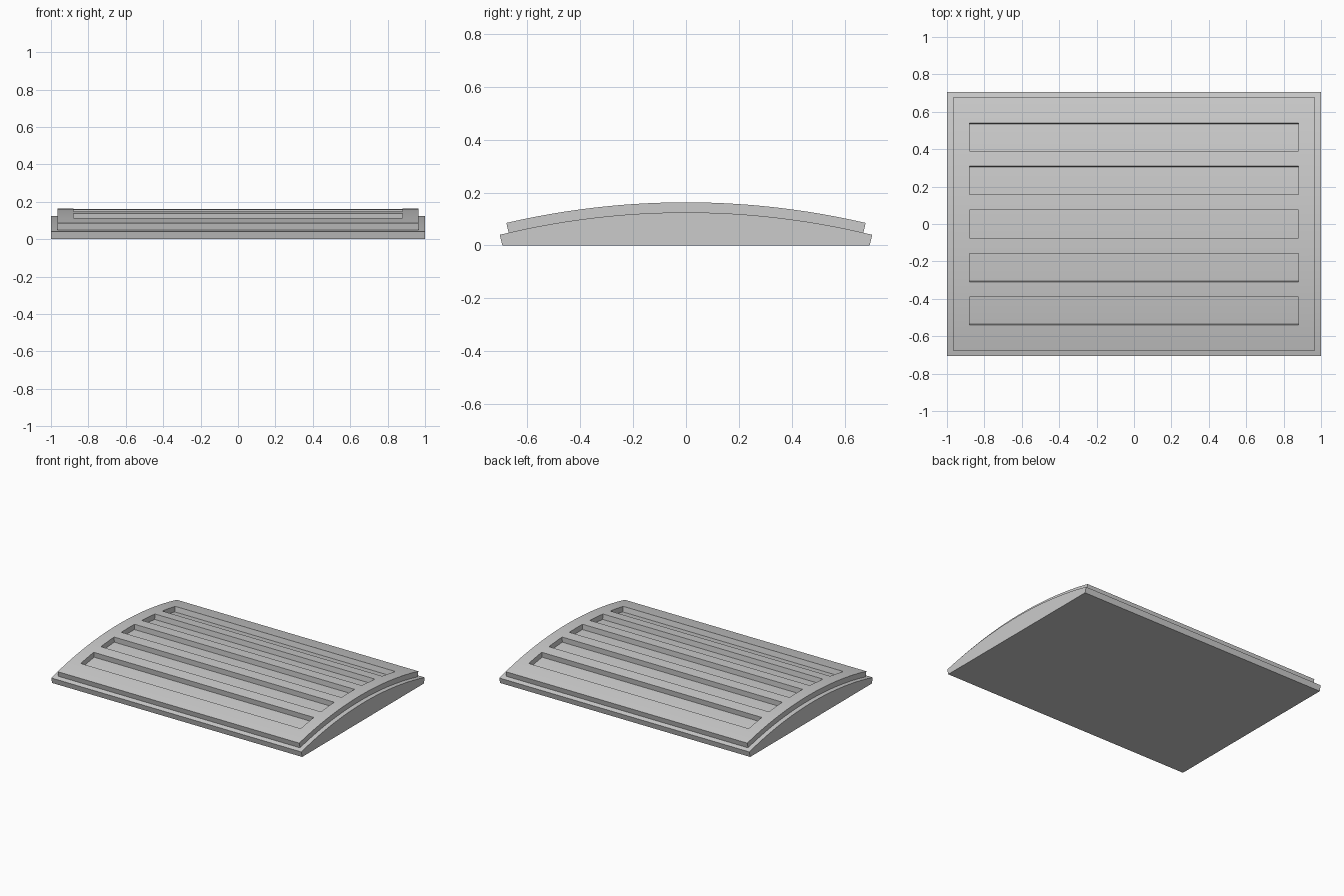
import bpy, bmesh
from math import sin, cos, asin

cube = bpy.data.objects.get("Cube")
if cube:
    bpy.data.objects.remove(cube)

# Both layers are bent around one axis that runs along x
AXIS_Z = -2.841
R_BASE, R_FRAME = 2.966, 3.004

grey = bpy.data.materials.new("plain grey")
grey.use_nodes = True
colour = (0.6, 0.6, 0.6, 1)
grey.diffuse_color = colour
grey.node_tree.nodes["Principled BSDF"].inputs["Base Color"].default_value = colour


def arc_point(x, radius, angle):
    return (x, radius * sin(angle), AXIS_Z + radius * cos(angle))


def finish(name, bm):
    bmesh.ops.recalc_face_normals(bm, faces=bm.faces[:])
    mesh = bpy.data.meshes.new(name)
    bm.to_mesh(mesh)
    bm.free()
    mesh.materials.append(grey)
    obj = bpy.data.objects.new(name, mesh)
    bpy.context.collection.objects.link(obj)
    bpy.ops.object.select_all(action='DESELECT')
    obj.select_set(True)
    bpy.context.view_layer.objects.active = obj
    bpy.ops.object.shade_smooth_by_angle(angle=0.5)
    return obj


# Domed base: arched profile with a flat underside, extruded along x
half = asin(0.705 / R_BASE)
steps = 40
bm = bmesh.new()
profile = [arc_point(-1, R_BASE, half * (2 * i / steps - 1)) for i in range(steps + 1)]
profile += [(-1, 0.695, 0), (-1, -0.695, 0)]
end = bm.faces.new([bm.verts.new(p) for p in profile])
side = bmesh.ops.extrude_face_region(bm, geom=[end], use_keep_orig=True)["geom"]
bmesh.ops.translate(bm, vec=(2, 0, 0), verts=[v for v in side if isinstance(v, bmesh.types.BMVert)])
finish("domed_base", bm)

# Slotted frame: curved sheet with five openings, thickened toward the axis
rim = asin(0.68 / R_FRAME)
pitch, slot_half = 0.0778, 0.0252
edges = [-rim]
for k in range(-2, 3):
    edges += [k * pitch - slot_half, k * pitch + slot_half]
edges.append(rim)

rows = []  # (angle, whether the strip after it is slotted)
sub = 4
for n, (a, b) in enumerate(zip(edges, edges[1:])):
    rows += [(a + (b - a) * i / sub, n % 2 == 1) for i in range(sub)]
rows.append((rim, False))

bm = bmesh.new()
columns = [-0.966, -0.88, 0.88, 0.966]
grid = [[bm.verts.new(arc_point(x, R_FRAME, angle)) for x in columns] for angle, _ in rows]
for r in range(len(rows) - 1):
    for c in range(3):
        if not (rows[r][1] and c == 1):
            bm.faces.new((grid[r][c], grid[r][c + 1], grid[r + 1][c + 1], grid[r + 1][c]))
lower = bmesh.ops.extrude_face_region(bm, geom=bm.faces[:], use_keep_orig=True)["geom"]
shrink = (R_BASE - 0.003) / R_FRAME
for v in lower:
    if isinstance(v, bmesh.types.BMVert):
        v.co.y *= shrink
        v.co.z = AXIS_Z + (v.co.z - AXIS_Z) * shrink
finish("slotted_frame", bm)
